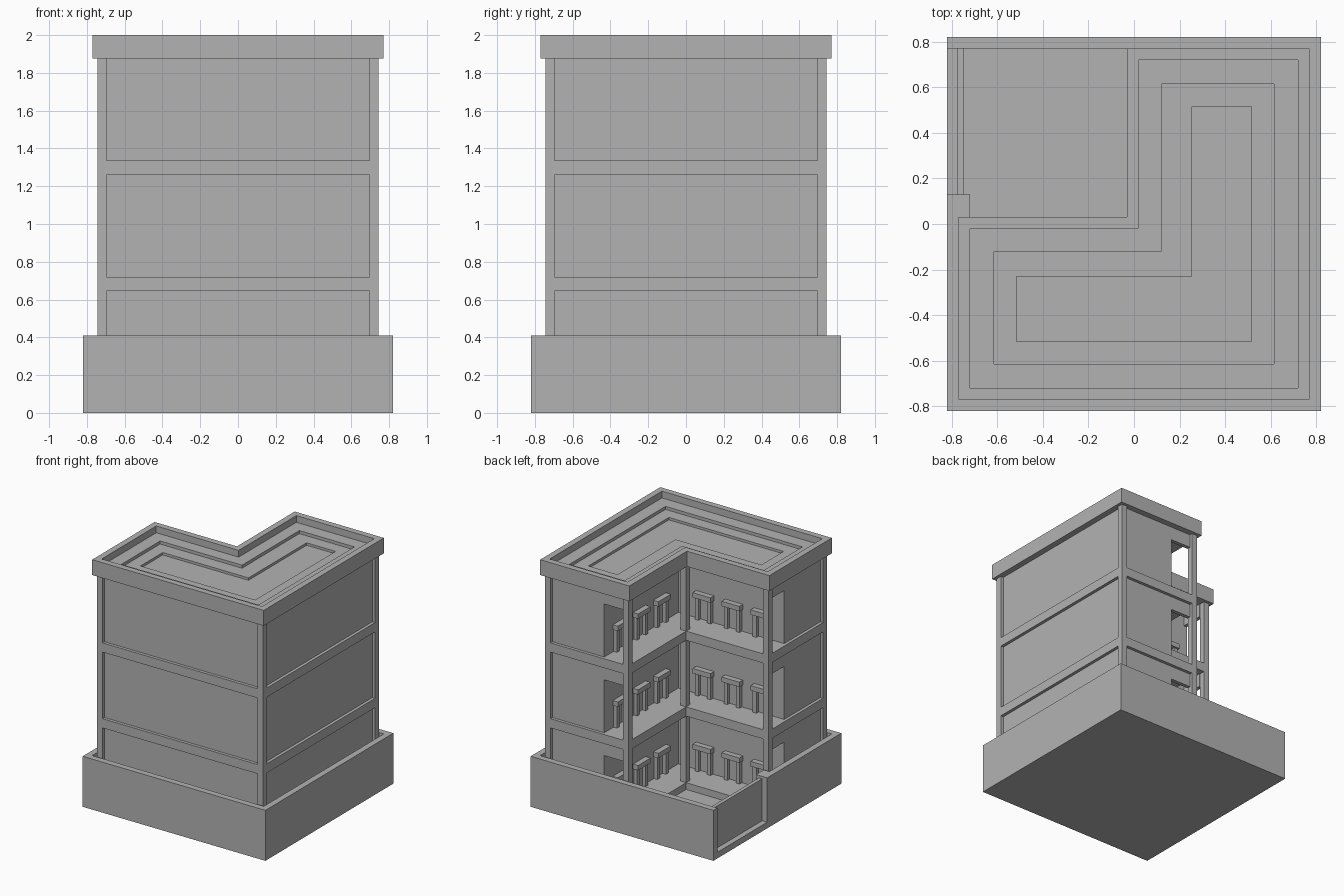
import bpy
import bmesh

cube = bpy.data.objects.get("Cube")
if cube:
    bpy.data.objects.remove(cube, do_unlink=True)

grey = bpy.data.materials.new("plain_grey")
grey.use_nodes = True
GREY = (0.45, 0.45, 0.45, 1)
grey.diffuse_color = GREY
grey.node_tree.nodes["Principled BSDF"].inputs["Base Color"].default_value = GREY


def finish(name, bm):
    bmesh.ops.recalc_face_normals(bm, faces=bm.faces[:])
    mesh = bpy.data.meshes.new(name)
    bm.to_mesh(mesh)
    bm.free()
    mesh.materials.append(grey)
    obj = bpy.data.objects.new(name, mesh)
    bpy.context.collection.objects.link(obj)
    return obj


def box(name, x, y, z):
    """Box from (min, max) pairs."""
    bm = bmesh.new()
    bmesh.ops.create_cube(bm, size=1)
    for v in bm.verts:
        v.co = [r[0] if c < 0 else r[1] for r, c in zip((x, y, z), v.co)]
    return finish(name, bm)


def corner_solid(name, rings):
    """Stack of L-shaped rings: (outer half size, notch x, notch y, z)."""
    bm = bmesh.new()
    loops = []
    for o, nx, ny, z in rings:
        pts = [(-o, -o), (o, -o), (o, o), (nx, o), (nx, ny), (-o, ny)]
        loops.append([bm.verts.new((px, py, z)) for px, py in pts])
    for a, b in zip(loops, loops[1:]):
        for i in range(len(a)):
            j = (i + 1) % len(a)
            bm.faces.new((a[i], a[j], b[j], b[i]))
    bm.faces.new(loops[0])
    bm.faces.new(loops[-1])
    return finish(name, bm)


def both_wings(name, along, across, z):
    """Box in the back wing, and its twin across the diagonal of the L."""
    box(name + "_back_wing", across, along, z)
    box(name + "_side_wing", (-along[1], -along[0]), (-across[1], -across[0]), z)


OUT, WALL, EAVE = 0.745, 0.72, 1.88
EDGE, POST = 0.005, 0.05
GALLERY = 0.23
FLOORS = [0.105, 0.72, 1.335]

# Ground plate and yard walls
P, Q, TOP = 0.82, 0.77, 0.41
box("ground_plate", (-P, P), (-P, P), (0, 0.05))
box("front_yard_wall", (-P, P), (-P, -Q), (0, TOP))
box("back_yard_wall", (-P, P), (Q, P), (0, TOP))
box("right_yard_wall", (Q, P), (-Q, Q), (0, TOP))
box("left_yard_wall", (-P, -Q), (-Q, 0.03), (0, TOP))
box("gate_post", (-P, -WALL), (0.03, 0.13), (0, TOP))
box("gate", (-0.775, -OUT), (0.13, Q), (0.05, 0.39))

# Rooms set back behind the gallery
corner_solid("room_walls", [(WALL, GALLERY, -GALLERY, 0.05),
                            (WALL, GALLERY, -GALLERY, EAVE)])

# Corner columns
for i, (cx, cy) in enumerate([(-OUT, -OUT), (OUT - POST, -OUT), (OUT - POST, OUT - POST),
                              (-EDGE, OUT - POST), (-EDGE, EDGE - POST),
                              (-OUT, EDGE - POST)]):
    box(f"column_{i}", (cx, cx + POST), (cy, cy + POST), (0.05, EAVE))

for n, floor in enumerate(FLOORS):
    # Floor slab
    corner_solid(f"floor_slab_{n}", [(OUT, -EDGE, EDGE, floor - 0.075),
                                     (OUT, -EDGE, EDGE, floor)])
    # Header above each gallery end opening
    both_wings(f"gallery_header_{n}", (WALL - 0.03, WALL), (POST - EDGE, GALLERY),
               (floor + 0.43, floor + 0.54))
    # Door surrounds: two jambs and a projecting lintel
    for d in range(3):
        c = 0.01 + 0.26 * d
        for s in (-1, 1):
            m = c + s * 0.055
            both_wings(f"door_jamb_{n}_{d}_{s}", (m - 0.016, m + 0.016),
                       (GALLERY - 0.03, GALLERY), (floor, floor + 0.19))
        both_wings(f"door_lintel_{n}_{d}", (c - 0.08, c + 0.08),
                   (GALLERY - 0.045, GALLERY), (floor + 0.18, floor + 0.22))

# Roof with parapet and sunken steps
corner_solid("roof", [
    (0.77, -0.03, 0.03, 1.875), (0.77, -0.03, 0.03, 2),
    (0.72, 0.02, -0.02, 2), (0.72, 0.02, -0.02, 1.945),
    (0.615, 0.12, -0.12, 1.945), (0.615, 0.12, -0.12, 1.92),
    (0.515, 0.255, -0.23, 1.92), (0.515, 0.255, -0.23, 1.9)])
